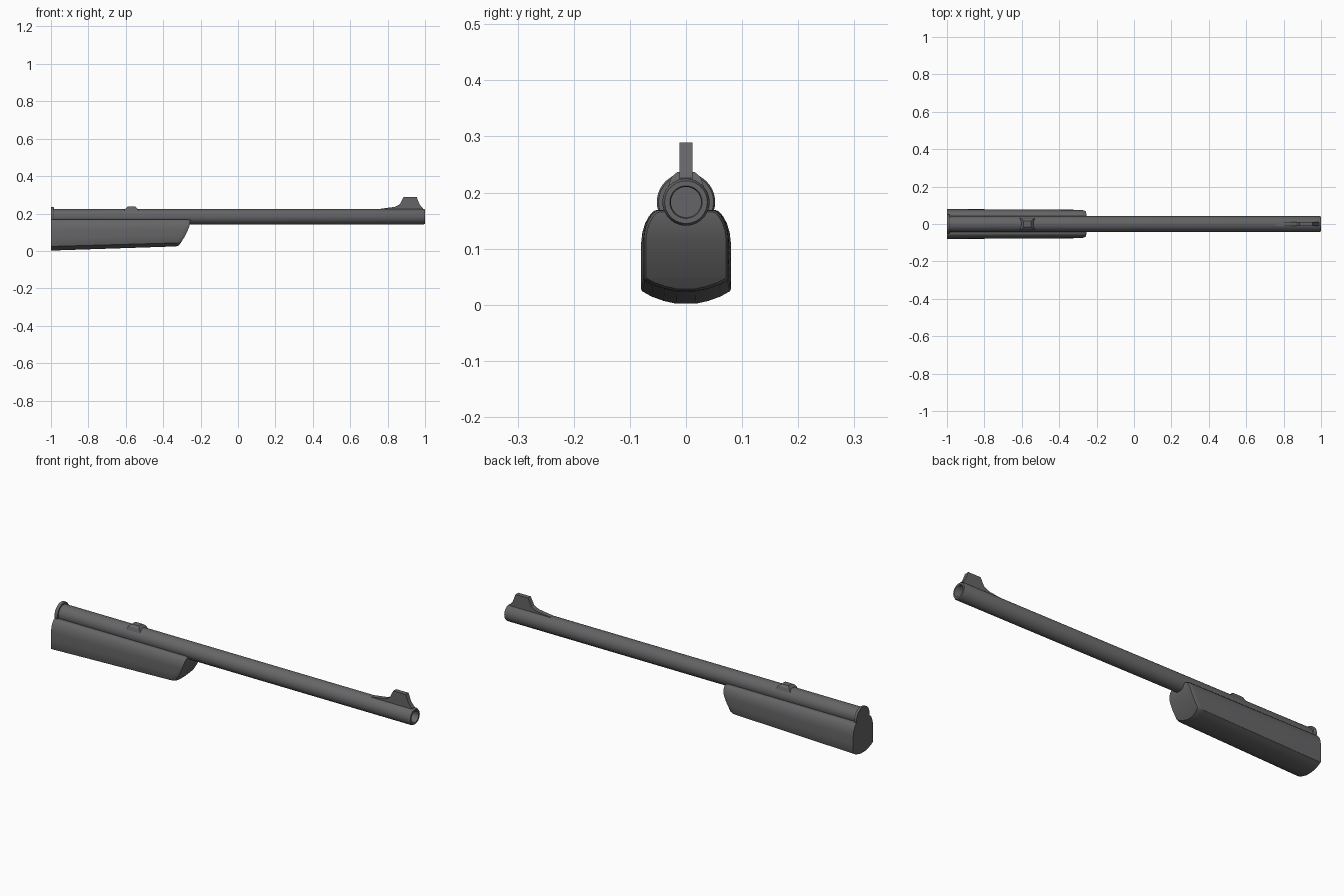
import bpy
import bmesh
import math

cube = bpy.data.objects.get("Cube")
if cube:
    bpy.data.objects.remove(cube, do_unlink=True)

AXIS_Z = 0.183  # height of the barrel axis

steel = bpy.data.materials.new("dark_grey")
steel.use_nodes = True
GREY = (0.13, 0.13, 0.135, 1.0)
steel.diffuse_color = GREY
steel.node_tree.nodes["Principled BSDF"].inputs["Base Color"].default_value = GREY


def finish(bm, name, angle=30):
    bmesh.ops.remove_doubles(bm, verts=bm.verts, dist=1e-5)
    bmesh.ops.recalc_face_normals(bm, faces=bm.faces)
    mesh = bpy.data.meshes.new(name)
    bm.to_mesh(mesh)
    bm.free()
    obj = bpy.data.objects.new(name, mesh)
    bpy.context.collection.objects.link(obj)
    mesh.materials.append(steel)
    bpy.ops.object.select_all(action="DESELECT")
    obj.select_set(True)
    bpy.context.view_layer.objects.active = obj
    bpy.ops.object.shade_smooth_by_angle(angle=math.radians(angle))
    return obj


def lathe(name, profile, sides=40):
    """Revolve (x, radius) points about the barrel axis."""
    bm = bmesh.new()
    verts = [bm.verts.new((x, 0, AXIS_Z + r)) for x, r in profile]
    edges = [bm.edges.new(pair) for pair in zip(verts, verts[1:])]
    bmesh.ops.spin(bm, geom=verts + edges, cent=(0, 0, AXIS_Z), axis=(1, 0, 0),
                   angle=math.tau, steps=sides, use_merge=True)
    return finish(bm, name)


def loft(name, rings):
    """Bridge mirrored rings; each ring lists its +y half from bottom to top."""
    bm = bmesh.new()
    loops = []
    for half in rings:
        left = [bm.verts.new(p) for p in half]
        right = [bm.verts.new((x, -y, z)) for x, y, z in half]
        loops.append((left, right))
    for (la, ra), (lb, rb) in zip(loops, loops[1:]):
        a, b = la + ra[::-1], lb + rb[::-1]
        for i in range(len(a)):
            j = (i + 1) % len(a)
            bm.faces.new((a[i], a[j], b[j], b[i]))
    # End caps are strips of level rungs, so they can follow a curved end
    for left, right in (loops[0], loops[-1]):
        for i in range(len(left) - 1):
            bm.faces.new((left[i], left[i + 1], right[i + 1], right[i]))
    return finish(bm, name)


# Barrel with an open muzzle, and the collar at its rear end
lathe("barrel", [(-0.995, 0), (-0.995, 0.042), (0.992, 0.042), (1.0, 0.038),
                 (1.0, 0.029), (0.995, 0.027), (0.8, 0.027), (0.8, 0)])
lathe("rear_collar", [(-1.0, 0), (-1.0, 0.052), (-0.99, 0.052),
                      (-0.985, 0.049), (-0.985, 0)])

# Forend: half section from the belly up to the barrel channel
SECTION = [(0.018, 0.002), (0.04, 0.007), (0.062, 0.015), (0.078, 0.024),
           (0.080, 0.028), (0.080, 0.07), (0.080, 0.11), (0.078, 0.128),
           (0.073, 0.145), (0.066, 0.158), (0.058, 0.167), (0.052, 0.169),
           (0.02, 0.169)]


def nose(z):
    """Length reached by the rounded, raked front at height z."""
    drop = max(0, min(1, (0.165 - z) / 0.14))
    return -0.255 - 0.065 * drop ** 1.7


def forend_ring(lift, width, rake, inset, x=0):
    ring = []
    for y, z in SECTION:
        z = z + lift * (1 - z / 0.169)
        z += (0.1 - z) * inset
        ring.append((nose(z) - rake if rake is not None else x, y * width, z))
    return ring


loft("forend", [
    forend_ring(0, 1, None, 0, -1.0),
    forend_ring(0.022, 0.95, 0.025, 0),
    forend_ring(0.022, 0.935, 0.01, 0.01),
    forend_ring(0.023, 0.89, 0.0, 0.05),
])

# Rear sight base: a small tapered saddle on the barrel
loft("rear_sight_base", [
    [(-0.615, 0.033, 0.207), (-0.525, 0.033, 0.207)],
    [(-0.600, 0.026, 0.228), (-0.540, 0.026, 0.228)],
    [(-0.590, 0.015, 0.237), (-0.550, 0.015, 0.237)],
])

# Front sight: ramp and blade cut from one side profile
BLADE = [(0.76, 0.215), (0.76, 0.225), (0.84, 0.236), (0.865, 0.25),
         (0.885, 0.289), (0.955, 0.289), (0.97, 0.25), (0.99, 0.226),
         (0.99, 0.215)]
bm = bmesh.new()
side = bm.faces.new([bm.verts.new((x, -0.0115, z)) for x, z in BLADE])
extruded = bmesh.ops.extrude_face_region(bm, geom=[side])["geom"]
bmesh.ops.translate(bm, vec=(0, 0.023, 0),
                    verts=[v for v in extruded if isinstance(v, bmesh.types.BMVert)])
if not side.is_valid or len(side.link_faces if hasattr(side, "link_faces") else []) == 0:
    bmesh.ops.holes_fill(bm, edges=[e for e in bm.edges if e.is_boundary])
finish(bm, "front_sight", 20)
